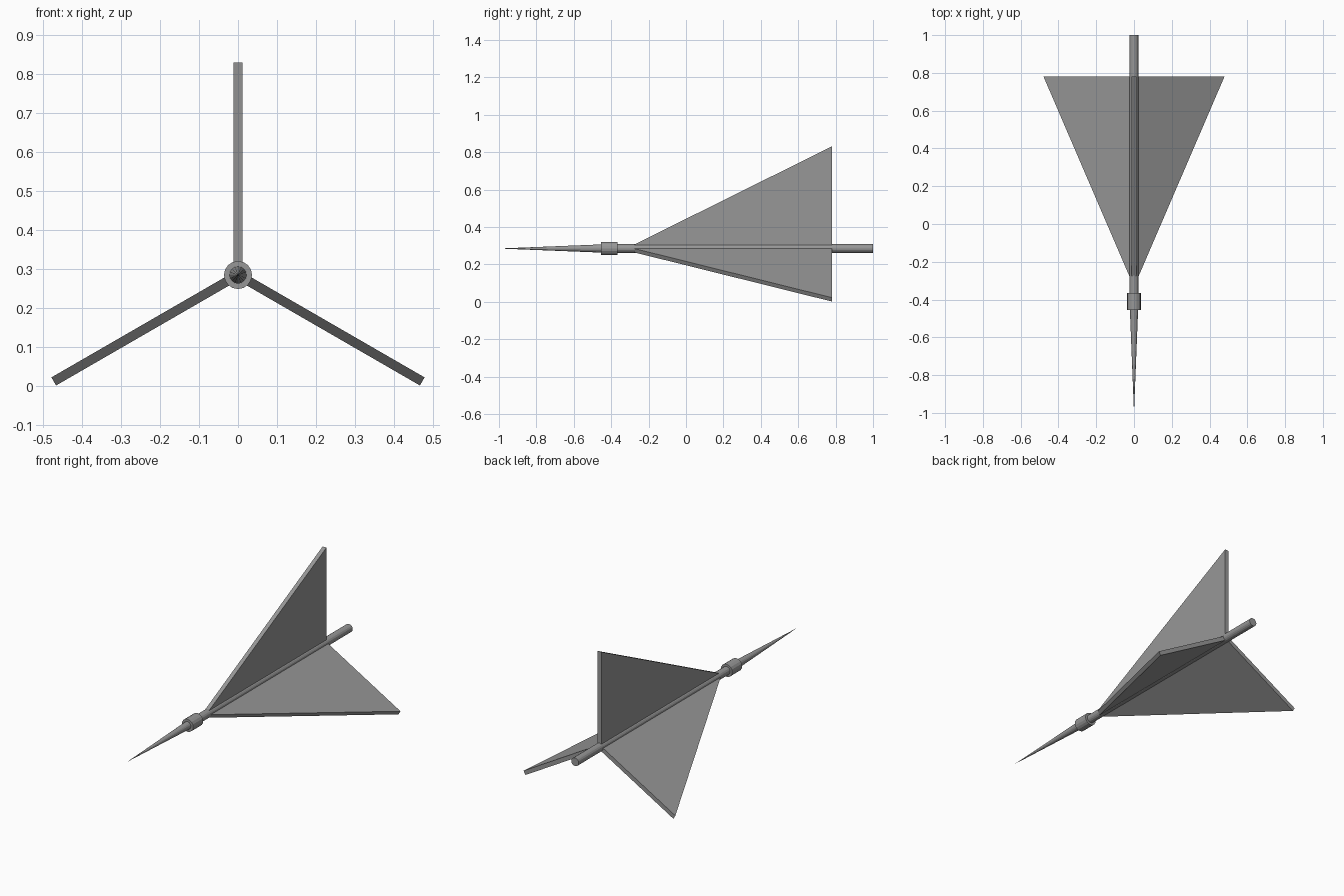
import bpy, bmesh
from math import radians, pi
from mathutils import Matrix, Vector

if "Cube" in bpy.data.objects:
    bpy.data.objects.remove(bpy.data.objects["Cube"])

AXIS_Z = 0.285

# Dark grey finish
dark = bpy.data.materials.new("dark_grey")
dark.diffuse_color = (0.31, 0.31, 0.31, 1)
dark.use_nodes = True
dark.node_tree.nodes["Principled BSDF"].inputs["Base Color"].default_value = dark.diffuse_color


def finish(name, bm):
    bmesh.ops.recalc_face_normals(bm, faces=bm.faces)
    mesh = bpy.data.meshes.new(name)
    bm.to_mesh(mesh)
    bm.free()
    mesh.materials.append(dark)
    obj = bpy.data.objects.new(name, mesh)
    bpy.context.collection.objects.link(obj)
    return obj


def barrel_part(name, y0, y1, r0, r1, sides=16):
    """Round part along y: radius r0 at y0, r1 at y1."""
    bm = bmesh.new()
    bmesh.ops.create_cone(bm, cap_ends=True, segments=sides,
                          radius1=r0, radius2=r1, depth=y1 - y0,
                          matrix=Matrix.Translation((0, (y0 + y1) / 2, AXIS_Z))
                          @ Matrix.Rotation(-pi / 2, 4, 'X'))
    return finish(name, bm)


def fin(name, angle, thick=0.024):
    """Triangular plate swung around the shaft."""
    profile = [(-0.275, 0.012), (-0.275, 0.022), (0.78, 0.546), (0.78, 0.012)]
    bm = bmesh.new()
    face = bm.faces.new([bm.verts.new((-thick / 2, y, r)) for y, r in profile])
    ext = bmesh.ops.extrude_face_region(bm, geom=[face])
    moved = [g for g in ext["geom"] if isinstance(g, bmesh.types.BMVert)]
    bmesh.ops.translate(bm, verts=moved, vec=Vector((thick, 0, 0)))
    bm.transform(Matrix.Translation((0, 0, AXIS_Z))
                 @ Matrix.Rotation(radians(angle), 4, 'Y'))
    return finish(name, bm)


# Needle point, collar and shaft
barrel_part("needle_tip", -1.0, -0.45, 0.0, 0.022)
barrel_part("collar", -0.455, -0.365, 0.036, 0.036)
barrel_part("shaft", -0.37, 1.0, 0.0235, 0.0235)

# Three flights, evenly spaced
for name, angle in (("top_flight", 0), ("right_flight", 120), ("left_flight", 240)):
    fin(name, angle)
